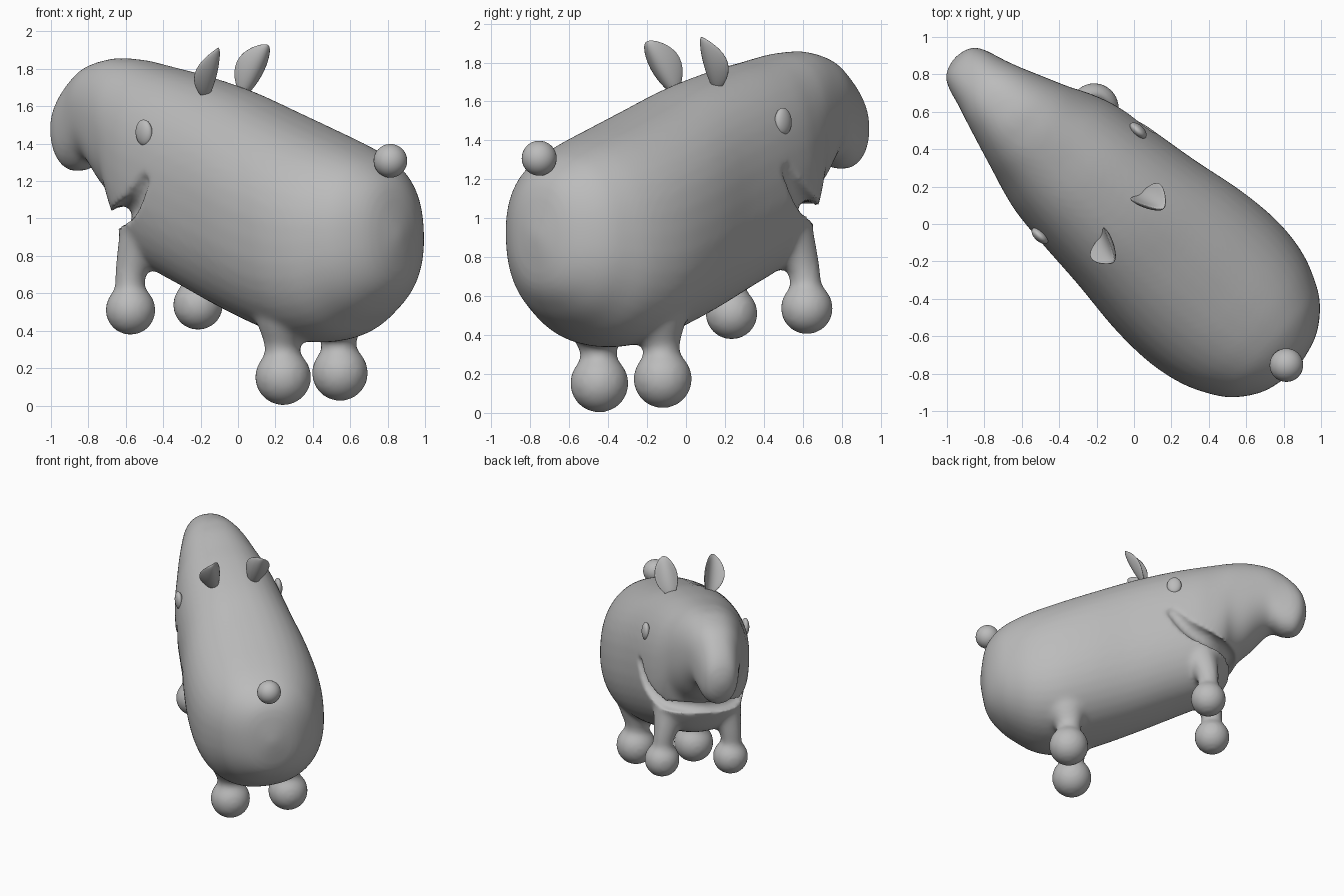
import bpy
import bmesh
import math
from mathutils import Matrix, Vector

cube = bpy.data.objects.get("Cube")
if cube:
    bpy.data.objects.remove(cube)

grey = bpy.data.materials.new("plain_grey")
grey.use_nodes = True
grey.diffuse_color = (0.5, 0.5, 0.5, 1)
grey.node_tree.nodes["Principled BSDF"].inputs["Base Color"].default_value = (0.5, 0.5, 0.5, 1)

# Creature frame: x forward, y to its left, z up, turned and slightly rolled
forward = Vector((-0.731, 0.682, 0)).normalized()
up = Vector((-0.034, -0.037, 1))
up = (up - forward * up.dot(forward)).normalized()
left = up.cross(forward)
FRAME = Matrix((forward, left, up)).transposed().to_4x4()
FRAME.translation = (0.048, 0.051, 0)


def make_object(name, bm):
    bmesh.ops.recalc_face_normals(bm, faces=bm.faces)
    mesh = bpy.data.meshes.new(name)
    bm.to_mesh(mesh)
    bm.free()
    mesh.materials.append(grey)
    mesh.shade_smooth()
    obj = bpy.data.objects.new(name, mesh)
    bpy.context.collection.objects.link(obj)
    obj.matrix_world = FRAME
    return obj


def spline(keys, steps):
    """Smooth path through key tuples."""
    keys = [Vector(k) for k in keys]
    out = []
    for i in range(len(keys) - 1):
        a, b = keys[i], keys[i + 1]
        ta = (b - keys[max(i - 1, 0)]) / 2
        tb = (keys[min(i + 2, len(keys) - 1)] - a) / 2
        for s in range(steps):
            t = s / steps
            out.append(a * (2*t**3 - 3*t**2 + 1) + ta * (t**3 - 2*t**2 + t)
                       + b * (3*t**2 - 2*t**3) + tb * (t**3 - t**2))
    return out + [keys[-1]]


def loft(bm, stations, sides=40, power=2.3):
    """Skin rounded sections given as forward, top, bottom, half width."""
    def rounded(c):
        return math.copysign(abs(c) ** (2 / power), c)
    rings = []
    for x, top, bottom, half in spline(stations, 5):
        mid, tall = (top + bottom) / 2, (top - bottom) / 2
        ring = []
        for i in range(sides):
            a = math.tau * i / sides
            ring.append(bm.verts.new((x, half * rounded(math.cos(a)),
                                      mid + tall * rounded(math.sin(a)))))
        rings.append(ring)
    for r, s in zip(rings, rings[1:]):
        for i in range(sides):
            j = (i + 1) % sides
            bm.faces.new((r[i], r[j], s[j], s[i]))
    bm.faces.new(rings[0])
    bm.faces.new(rings[-1])


def blob_chain(bm, keys, steps=5):
    """Overlapping balls along a path of x, y, z, radius."""
    for x, y, z, r in spline(keys, steps):
        bmesh.ops.create_icosphere(bm, subdivisions=3, radius=r,
                                   matrix=Matrix.Translation((x, y, z)))


def ball(bm, centre, size):
    m = Matrix.Translation(centre) @ Matrix.Diagonal((*size, 1))
    bmesh.ops.create_uvsphere(bm, u_segments=32, v_segments=16, radius=1, matrix=m)


# Torso, head and drooping snout
bm = bmesh.new()
loft(bm, [
    (-1.165, 0.93, 0.89, 0.02),
    (-1.12, 1.17, 0.66, 0.20),
    (-1.02, 1.29, 0.53, 0.34),
    (-0.90, 1.36, 0.44, 0.42),
    (-0.75, 1.42, 0.36, 0.48),
    (-0.55, 1.49, 0.34, 0.51),
    (-0.30, 1.58, 0.40, 0.50),
    (0.00, 1.69, 0.50, 0.455),
    (0.30, 1.77, 0.62, 0.42),
    (0.50, 1.81, 0.70, 0.39),
    (0.62, 1.835, 0.77, 0.355),
    (0.70, 1.85, 0.90, 0.325),
    (0.76, 1.855, 1.05, 0.30),
    (0.87, 1.86, 1.15, 0.26),
    (1.02, 1.83, 1.30, 0.205),
    (1.12, 1.78, 1.26, 0.17),
    (1.22, 1.69, 1.26, 0.14),
    (1.28, 1.60, 1.34, 0.10),
    (1.31, 1.49, 1.45, 0.02),
])

# Legs with ball feet
for side in (1, -1):
    blob_chain(bm, [(0.52, 0.21 * side, 0.92, 0.13),
                    (0.57, 0.25 * side, 0.76, 0.09),
                    (0.58, 0.265 * side, 0.66, 0.08)])
    blob_chain(bm, [(-0.50, 0.21 * side, 0.50, 0.16),
                    (-0.48, 0.22 * side, 0.36, 0.10),
                    (-0.48, 0.223 * side, 0.28, 0.095)])
    ball(bm, (0.58, 0.265 * side, 0.525), (0.136,) * 3)
    ball(bm, (-0.48, 0.223 * side, 0.163), (0.152,) * 3)
body = make_object("body", bm)

# Smiling mouth groove
bm = bmesh.new()
half = [(0.31, 0.44, 1.22, 0.05), (0.44, 0.39, 1.09, 0.06),
        (0.60, 0.29, 1.03, 0.06), (0.70, 0.15, 1.02, 0.06)]
smile = half + [(0.74, 0, 1.02, 0.06)] + [(x, -y, z, r) for x, y, z, r in reversed(half)]
blob_chain(bm, smile, 8)
cutter = make_object("mouth_cutter", bm)
cutter.hide_render = True
weld = cutter.modifiers.new("weld", "REMESH")
weld.mode, weld.voxel_size = "VOXEL", 0.015


def fuse(obj, size):
    m = obj.modifiers.new("fuse", "REMESH")
    m.mode, m.voxel_size, m.use_smooth_shade = "VOXEL", size, True


def soften(obj, count):
    m = obj.modifiers.new("soften", "SMOOTH")
    m.factor, m.iterations = 0.5, count


fuse(body, 0.018)
soften(body, 10)
cut = body.modifiers.new("mouth", "BOOLEAN")
cut.operation, cut.object, cut.solver = "DIFFERENCE", cutter, "EXACT"
fuse(body, 0.016)
soften(body, 5)

# Bake the fused skin and drop the cutter
bpy.context.view_layer.update()
graph = bpy.context.evaluated_depsgraph_get()
skin = bpy.data.meshes.new_from_object(body.evaluated_get(graph))
body.modifiers.clear()
body.data = skin
skin.materials.clear()
skin.materials.append(grey)
skin.shade_smooth()
bpy.data.objects.remove(cutter)

# Round tail
bm = bmesh.new()
ball(bm, (-1.11, 0, 1.31), (0.09,) * 3)
make_object("tail", bm)

for side, label in ((1, "left"), (-1, "right")):
    # Oval eye
    bm = bmesh.new()
    ball(bm, (0.325, 0.385 * side, 1.48), (0.055, 0.03, 0.07))
    make_object(label + "_eye", bm)

    # Cupped, leaf-shaped ear leaning back
    base = Vector((0.105, 0.15 * side, 1.66))
    tip = Vector((-0.04, 0.20 * side, 1.93))
    axis = (tip - base).normalized()
    front = Vector((1, 0.25 * side, 0))
    front = (front - axis * front.dot(axis)).normalized()
    across = front.cross(axis)
    bm = bmesh.new()
    ball(bm, (0, 0, 0), (1, 1, 1))
    for v in bm.verts:
        w, t, h = v.co
        wide = w * 0.088 * (1 - 0.25 * h * h)
        thick = t * 0.025 + 0.06 * w * w - 0.02
        v.co = (base + tip) / 2 + axis * h * (tip - base).length / 2 + across * wide + front * thick
    make_object(label + "_ear", bm)
